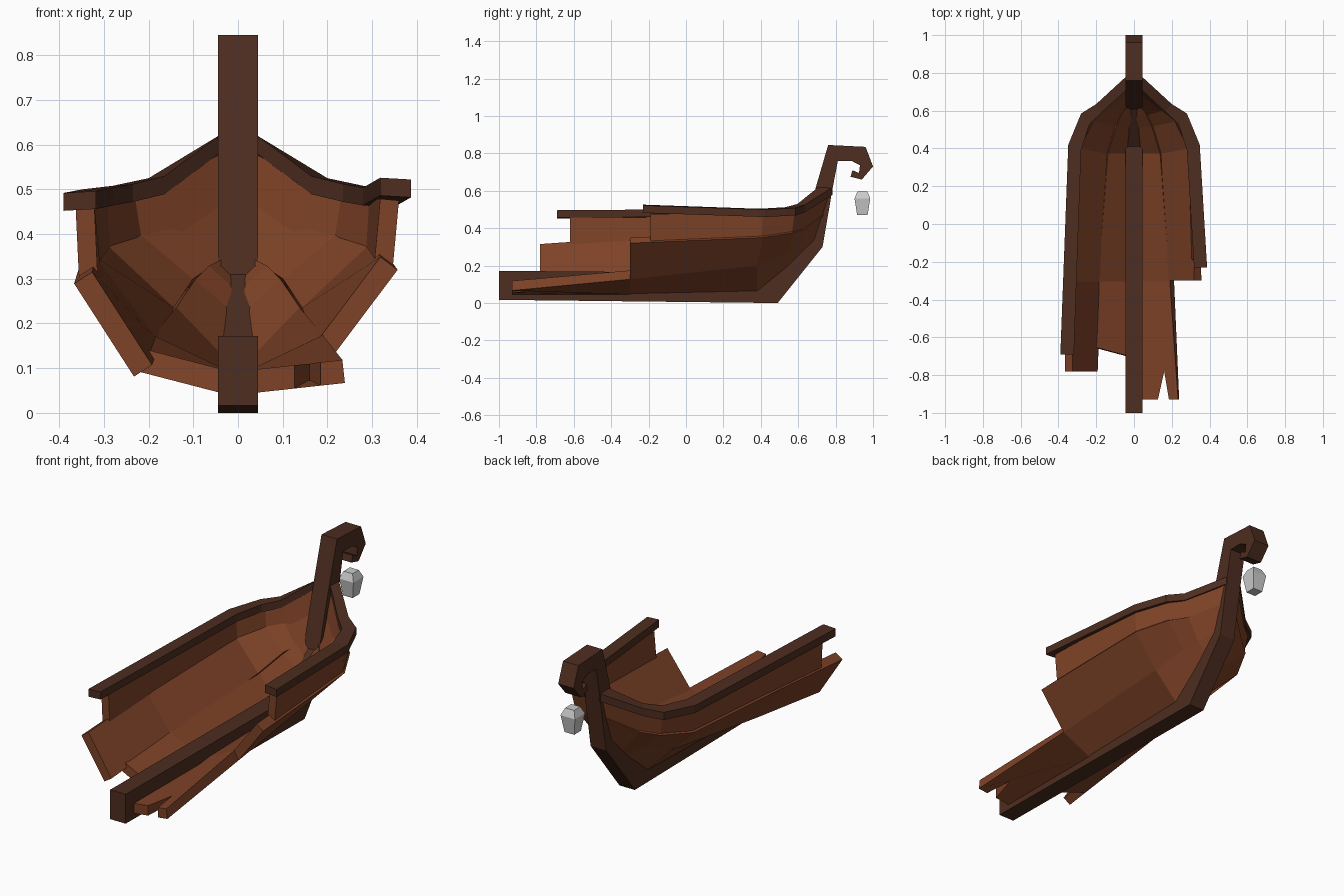
import bpy, bmesh
from mathutils import Vector as V

if "Cube" in bpy.data.objects:
    bpy.data.objects.remove(bpy.data.objects["Cube"])


def material(name, rgb):
    m = bpy.data.materials.new(name)
    m.diffuse_color = (*rgb, 1)
    m.use_nodes = True
    m.node_tree.nodes["Principled BSDF"].inputs["Base Color"].default_value = m.diffuse_color
    return m


DARK = material("dark_timber", (0.075, 0.026, 0.014))
PLANK = material("plank_wood", (0.21, 0.055, 0.02))


def make(name, verts, faces, mat=None):
    me = bpy.data.meshes.new(name)
    bm = bmesh.new()
    vs = [bm.verts.new(v) for v in verts]
    for f in faces:
        bm.faces.new([vs[i] for i in f])
    bmesh.ops.recalc_face_normals(bm, faces=bm.faces[:])
    bm.to_mesh(me)
    bm.free()
    ob = bpy.data.objects.new(name, me)
    bpy.context.collection.objects.link(ob)
    if mat:
        me.materials.append(mat)
    return ob


def loft(name, sections, mat=None):
    """Closed solid through a list of equal-sized point rings."""
    n = len(sections[0])
    verts = [p for s in sections for p in s]
    faces = [(k * n + i, k * n + (i + 1) % n, (k + 1) * n + (i + 1) % n, (k + 1) * n + i)
             for k in range(len(sections) - 1) for i in range(n)]
    last = len(verts) - n
    faces += [tuple(range(n)), tuple(range(last, last + n))]
    return make(name, verts, faces, mat)


def cut(path, y):
    """Shorten a seam line so that it starts at the broken end y."""
    pts = [V(p) for p in path]
    for i in range(len(pts) - 1):
        a, b = pts[i], pts[i + 1]
        if y < b.y:
            return [a.lerp(b, (y - a.y) / (b.y - a.y))] + pts[i + 1:]


def strake(name, low, high, thick, side, y_low, y_high):
    """Plank between two outer seam lines, thickened inward."""
    lo, hi = cut(low, y_low), cut(high, y_high)
    n = min(len(lo), len(hi))
    lo, hi = [lo[0]] + lo[-n + 1:], [hi[0]] + hi[-n + 1:]
    mid = [(a + b) / 2 for a, b in zip(lo, hi)]
    rings = []
    for i in range(n):
        tangent = mid[min(i + 1, n - 1)] - mid[max(i - 1, 0)]
        if i == 0:
            tangent = V((0, 1, 0))
        off = (hi[i] - lo[i]).cross(tangent)
        if i == n - 1:
            off = V((-0.5, -1, 0.2))
        off = off.normalized() * thick
        if off.x > 0:
            off = -off
        ring = [lo[i], hi[i], hi[i] + off, lo[i] + off]
        rings.append([V((p.x * side, p.y, p.z)) for p in ring])
    return loft(name, rings, PLANK)


# Keel, stem post and scroll as one side profile
profile = [(-1, 0.017), (0.49, 0), (0.73, 0.30), (0.785, 0.62), (0.812, 0.76),
           (0.885, 0.76), (0.93, 0.737), (0.925, 0.695), (0.89, 0.71),
           (0.88, 0.675), (0.94, 0.66), (1, 0.73), (0.96, 0.835),
           (0.76, 0.845), (0.68, 0.57), (0.61, 0.31), (0.41, 0.16), (-1, 0.172)]
loft("keel_and_stem", [[(x, y, z) for y, z in profile] for x in (-0.045, 0.045)], DARK)

# Outer seam lines of the hull, from broken end to bow
seam_keel = [(0.04, -0.95, 0.045), (0.04, -0.3, 0.045), (0.04, 0.38, 0.06),
             (0.04, 0.54, 0.19), (0.04, 0.60, 0.25), (0.04, 0.69, 0.32)]
seam_low = [(0.24, -0.95, 0.065), (0.212, -0.3, 0.127), (0.175, 0.38, 0.20),
            (0.125, 0.54, 0.265), (0.09, 0.61, 0.295), (0.035, 0.70, 0.345)]
seam_mid = [(0.367, -0.80, 0.288), (0.357, -0.3, 0.32), (0.335, 0.41, 0.35),
            (0.255, 0.57, 0.375), (0.175, 0.635, 0.395), (0.035, 0.745, 0.48)]
seam_top = [(0.365, -0.80, 0.465), (0.36, -0.19, 0.475), (0.335, 0.41, 0.475),
            (0.265, 0.58, 0.48), (0.19, 0.635, 0.50), (0.035, 0.77, 0.585)]
seam_lap = [(x - 0.008, y - 0.004, z - 0.008) for x, y, z in seam_mid]

# Three planks a side, each broken off at its own length
for label, side, bottom, middle, top in (("right", 1, (-0.93, -0.93), -0.30, -0.19),
                                         ("left", -1, (-0.70, -0.65), -0.78, -0.62)):
    low = strake(label + "_bottom_plank", seam_keel, seam_low, 0.052, side, *bottom)
    strake(label + "_middle_plank", seam_low, seam_mid, 0.048, side, middle, middle)
    strake(label + "_top_plank", seam_lap, seam_top, 0.042, side, top, top)

    # Splintered notch in the right bottom plank
    if side == 1:
        notch = [(0.12, -0.96), (0.16, -0.78), (0.19, -0.96)]
        cutter = loft("notch_cutter", [[(x, y, z) for x, y in notch] for z in (-0.1, 0.3)])
        cutter.hide_render = True
        mod = low.modifiers.new("notch", 'BOOLEAN')
        mod.operation, mod.solver, mod.object = 'DIFFERENCE', 'EXACT', cutter
        bpy.context.view_layer.objects.active = low
        bpy.ops.object.modifier_apply(modifier=mod.name)
        bpy.data.objects.remove(cutter)

# Gunwale rails: outer x, y and inner x, y, then top height
bow = [(0.348, 0.42, 0.28, 0.39, 0.50), (0.28, 0.585, 0.235, 0.53, 0.508),
       (0.20, 0.635, 0.165, 0.595, 0.525), (0.04, 0.782, 0.04, 0.71, 0.618)]
for label, side, start in (("right", 1, (0.387, -0.23, 0.318, -0.23, 0.522)),
                           ("left", -1, (0.39, -0.69, 0.318, -0.69, 0.492))):
    rings = [[(side * xo, yo, z), (side * xi, yi, z + 0.004),
              (side * xi, yi, z - 0.036), (side * xo, yo, z - 0.04)]
             for xo, yo, xi, yi, z in [start] + bow]
    loft(label + "_rail", rings, DARK)

# Four-sided lantern under the scroll
loft("lantern", [[(sx * r, 0.943 + sy * r, z) for sx, sy in ((-1, -1), (1, -1), (1, 1), (-1, 1))]
                 for r, z in ((0.028, 0.47), (0.042, 0.56), (0.026, 0.597))])
